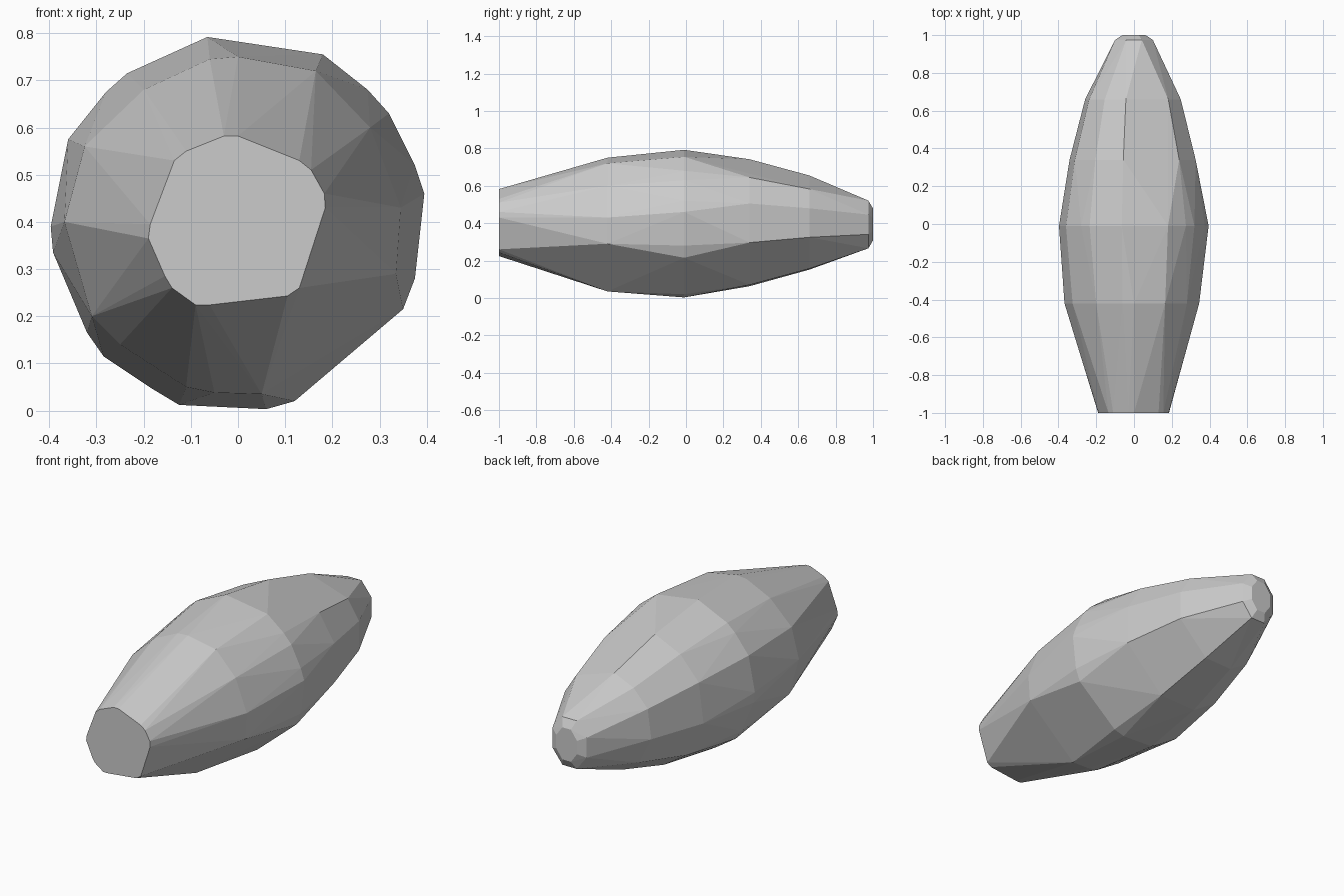
import bpy, bmesh, math

if "Cube" in bpy.data.objects:
    bpy.data.objects.remove(bpy.data.objects["Cube"])

# Cross-sections (x, z): flat front end, front shoulder, widest belt
FRONT = [(-.03, .582), (0, .582), (.13, .53), (.155, .51), (.183, .46), (.185, .43), (.13, .26),
         (.105, .243), (-.06, .224), (-.09, .224), (-.14, .26), (-.155, .285), (-.19, .365),
         (-.186, .395), (-.135, .53), (-.11, .55)]
SHOULDER = [(-.06, .745), (0, .75), (.165, .72), (.28, .60), (.345, .43), (.335, .29),
            (.05, .035), (-.05, .038), (-.11, .05), (-.25, .14), (-.31, .2), (-.368, .4),
            (-.325, .56), (-.2, .68)]
BELT = [(-.065, .792), (.18, .755), (.275, .68), (.32, .63), (.375, .52), (.395, .46), (.375, .28),
        (.35, .215), (.12, .02), (.06, .003), (-.125, .012), (-.18, .045), (-.285, .115),
        (-.32, .165), (-.392, .335), (-.397, .39), (-.36, .575), (-.28, .675), (-.235, .715)]

bm = bmesh.new()


def add_ring(y, pts):
    for x, z in pts:
        bm.verts.new((x, y, z))


def scaled(sx, sz, cz, step=1, start=0):
    # shrunken copy of the belt for the tapering back half
    return [(x * sx, cz + (z - .397) * sz) for x, z in BELT[start::step]]


def oval(rx, rz, cz, n, turn):
    return [(rx * math.cos(turn + i * math.tau / n), cz + rz * math.sin(turn + i * math.tau / n))
            for i in range(n)]


add_ring(-1, FRONT)
add_ring(-.42, SHOULDER)
add_ring(-.01, BELT)
add_ring(.34, scaled(.87, .87, .398, 2, 0))
add_ring(.66, scaled(.66, .645, .40, 2, 0))
# small blunt back tip
add_ring(.975, oval(.108, .138, .393, 8, math.pi / 8))
add_ring(1, oval(.066, .092, .393, 8, math.pi / 8))

# Faceted convex skin
res = bmesh.ops.convex_hull(bm, input=bm.verts[:])
loose = [v for v in bm.verts if not v.link_faces]
bmesh.ops.delete(bm, geom=loose, context='VERTS')
bmesh.ops.dissolve_limit(bm, angle_limit=math.radians(1), verts=bm.verts[:], edges=bm.edges[:])
bmesh.ops.recalc_face_normals(bm, faces=bm.faces[:])

mesh = bpy.data.meshes.new("faceted_stone")
bm.to_mesh(mesh)
bm.free()
obj = bpy.data.objects.new("faceted_stone", mesh)
bpy.context.collection.objects.link(obj)
